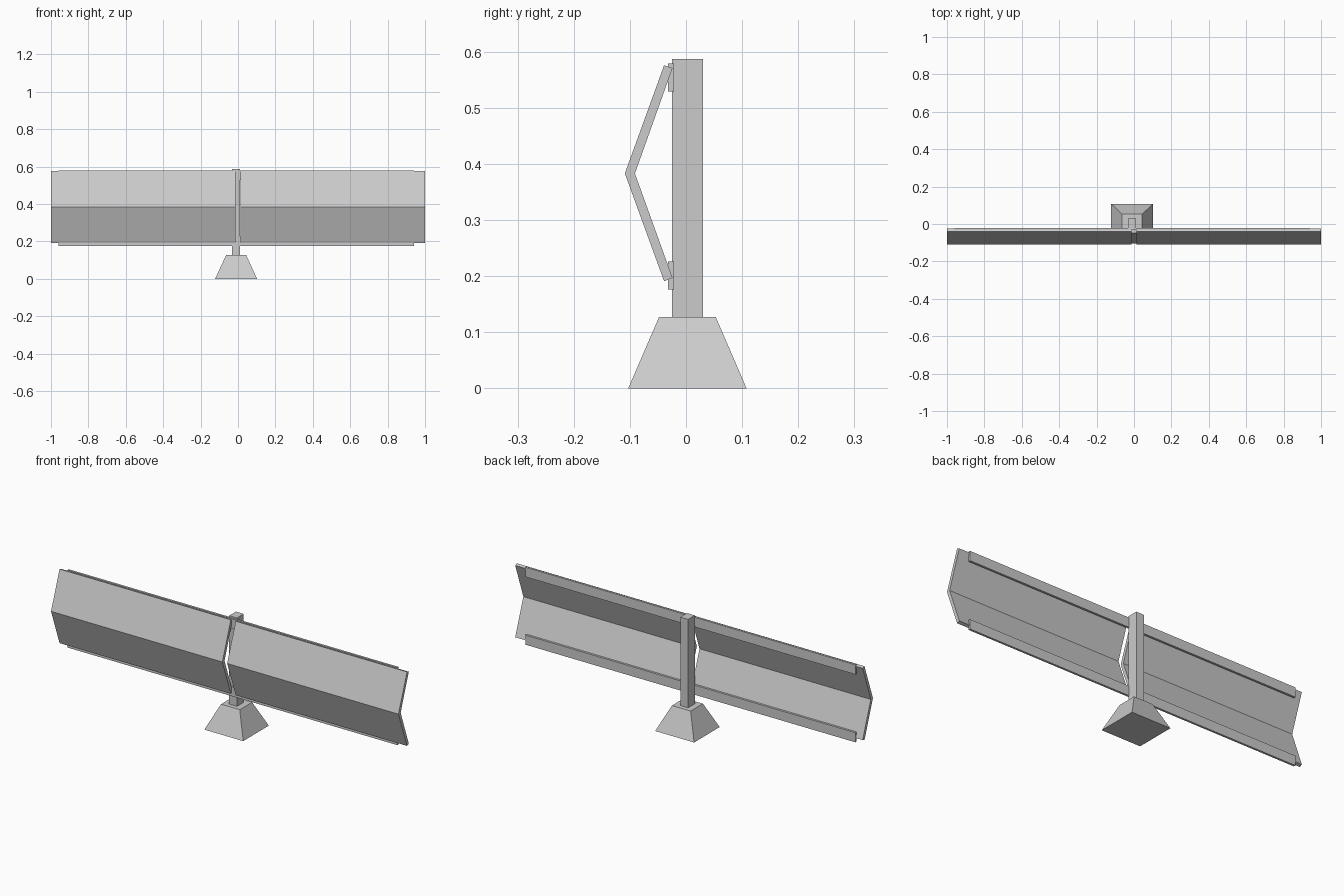
import bpy, bmesh

if "Cube" in bpy.data.objects:
    bpy.data.objects.remove(bpy.data.objects["Cube"])


def make_object(name, bm):
    bmesh.ops.recalc_face_normals(bm, faces=bm.faces[:])
    mesh = bpy.data.meshes.new(name)
    bm.to_mesh(mesh)
    bm.free()
    obj = bpy.data.objects.new(name, mesh)
    bpy.context.collection.objects.link(obj)
    return obj


def extrude_x(name, profile, x0, x1):
    """Extrude a closed (y, z) profile along x."""
    bm = bmesh.new()
    rings = [[bm.verts.new((x, y, z)) for y, z in profile] for x in (x0, x1)]
    n = len(profile)
    for i in range(n):
        j = (i + 1) % n
        bm.faces.new((rings[0][i], rings[0][j], rings[1][j], rings[1][i]))
    # Cap with quads, pairing outer and inner profile points
    for ring in rings:
        for i in range(n // 2 - 1):
            bm.faces.new((ring[i], ring[i + 1], ring[n - 2 - i], ring[n - 1 - i]))
    return make_object(name, bm)


def box(name, x, y, z, taper=1.0):
    """Box from (min, max) ranges, with its top scaled by taper."""
    bm = bmesh.new()
    bmesh.ops.create_cube(bm, size=1)
    for v in bm.verts:
        s = taper if v.co.z > 0 else 1.0
        v.co.x = sum(x) / 2 + v.co.x * (x[1] - x[0]) * s
        v.co.y = sum(y) / 2 + v.co.y * (y[1] - y[0]) * s
        v.co.z = sum(z) / 2 + v.co.z * (z[1] - z[0])
    return make_object(name, bm)


# Tapered foot and post
box("foot", (-0.122, 0.102), (-0.103, 0.108), (0, 0.127), taper=0.48)
box("post", (-0.033, 0.012), (-0.025, 0.03), (0.127, 0.587))

# Bent panels, one on each side of the central gap
bent = [(-0.039, 0.576), (-0.109, 0.383), (-0.039, 0.191),
        (-0.024, 0.197), (-0.091, 0.383), (-0.024, 0.571)]
extrude_x("left_panel", bent, -1.0, -0.014)
extrude_x("right_panel", bent, 0.014, 1.0)

# Long rails joining the panels to the post
for name, z in (("lower_rail", 0.176), ("upper_rail", 0.529)):
    box(name, (-0.96, 0.94), (-0.032, -0.021), (z, z + 0.05))
